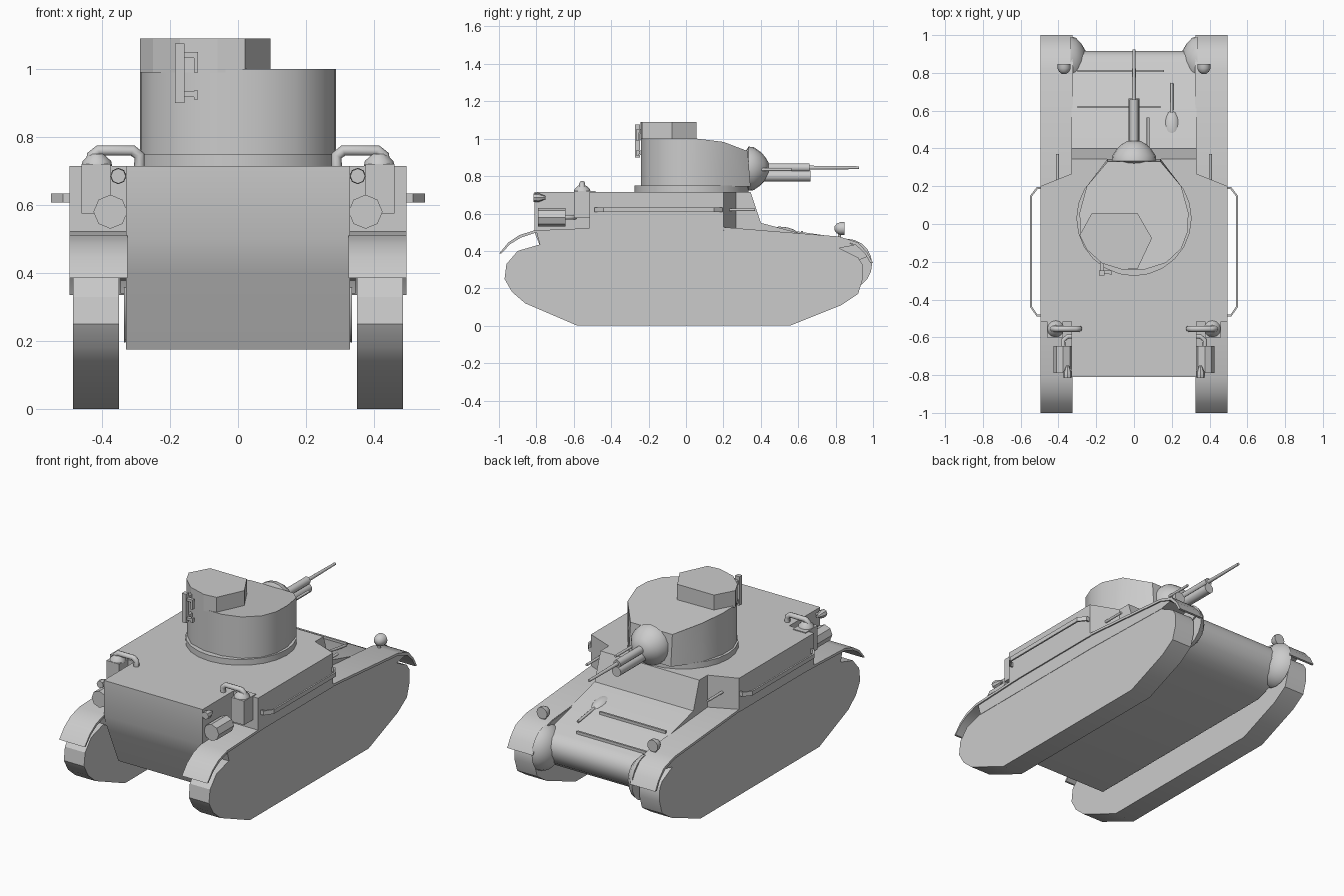
import bpy, bmesh, math
from mathutils import Vector

if "Cube" in bpy.data.objects:
    bpy.data.objects.remove(bpy.data.objects["Cube"])

paint = bpy.data.materials.new("plain_grey")
paint.diffuse_color = (0.6, 0.6, 0.6, 1)
paint.use_nodes = True
paint.node_tree.nodes["Principled BSDF"].inputs["Base Color"].default_value = paint.diffuse_color


def finish(name, bm, angle=32):
    bmesh.ops.recalc_face_normals(bm, faces=bm.faces)
    me = bpy.data.meshes.new(name)
    bm.to_mesh(me)
    bm.free()
    me.materials.append(paint)
    me.shade_smooth()
    me.set_sharp_from_angle(angle=math.radians(angle))
    ob = bpy.data.objects.new(name, me)
    bpy.context.collection.objects.link(ob)
    return ob


def prism(name, pts, a, b, axis="X", angle=32):
    """Extrude a closed outline: (y, z) along X or (x, y) along Z."""
    bm = bmesh.new()
    def at(p, t):
        return (t, p[0], p[1]) if axis == "X" else (p[0], p[1], t)
    lo = [bm.verts.new(at(p, a)) for p in pts]
    hi = [bm.verts.new(at(p, b)) for p in pts]
    bm.faces.new(lo)
    bm.faces.new(hi)
    n = len(pts)
    for i in range(n):
        j = (i + 1) % n
        bm.faces.new((lo[i], lo[j], hi[j], hi[i]))
    return finish(name, bm, angle)


def box(name, x, y, z):
    return prism(name, [(x[0], y[0]), (x[1], y[0]), (x[1], y[1]), (x[0], y[1])], z[0], z[1], "Z")


def lathe(name, start, end, rings, sides=16, angle=40):
    """Rings of (fraction along the axis, radius) from start to end, with caps."""
    bm = bmesh.new()
    s, e = Vector(start), Vector(end)
    q = (e - s).to_track_quat("Z", "Y")
    loops = []
    for t, r in rings:
        loops.append([bm.verts.new(s.lerp(e, t) + q @ Vector((
            r * math.cos(2 * math.pi * i / sides), r * math.sin(2 * math.pi * i / sides), 0)))
            for i in range(sides)])
    for l, m in zip(loops, loops[1:]):
        for i in range(sides):
            j = (i + 1) % sides
            bm.faces.new((l[i], l[j], m[j], m[i]))
    bm.faces.new(loops[0])
    bm.faces.new(loops[-1])
    return finish(name, bm, angle)


def rod(name, start, end, r, sides=10):
    return lathe(name, start, end, [(0, r), (1, r)], sides)


def ellipsoid(name, c, r, u=16, v=8):
    bm = bmesh.new()
    bmesh.ops.create_uvsphere(bm, u_segments=u, v_segments=v, radius=1)
    for p in bm.verts:
        p.co = Vector(c) + Vector([p.co[i] * r[i] for i in range(3)])
    return finish(name, bm, 60)


def tube(name, pts, r):
    cu = bpy.data.curves.new(name, "CURVE")
    cu.dimensions = "3D"
    cu.bevel_depth, cu.bevel_resolution, cu.use_fill_caps = r, 2, True
    sp = cu.splines.new("POLY")
    sp.points.add(len(pts) - 1)
    for p, c in zip(sp.points, pts):
        p.co = (*c, 1)
    cu.materials.append(paint)
    ob = bpy.data.objects.new(name, cu)
    bpy.context.collection.objects.link(ob)
    return ob


# hull: side outline with sloped tail, glacis and rounded nose
hull = [(-.81, .715), (-.81, .5), (-.77, .4), (-.67, .175), (.70, .175), (.81, .21), (.88, .26),
        (.915, .32), (.915, .37), (.89, .41), (.85, .43), (.40, .55), (.345, .715)]
prism("hull", hull, -.33, .33, angle=38)

# glacis ribs
for y, x1 in ((.81, .16), (.62, .14)):
    z = .55 - (y - .4) * .267
    box("glacis_rib", (-.30, x1), (y - .006, y + .006), (z - .02, z + .015))

# bow gun in its bulge
ellipsoid("bow_gun_bulge", (.2, .50, .475), (.055, .11, .055))
rod("bow_gun", (.2, .57, .50), (.2, .745, .475), .008)

# fender sheet outlines
top = [(-1.0, .385), (-.95, .445), (-.89, .485), (-.81, .51), (-.38, .527), (.2, .527),
       (.82, .477), (.92, .445), (.97, .39), (1.0, .335)]
under = [(.985, .335), (.957, .385), (.91, .43), (.82, .462), (.2, .512), (-.38, .512),
         (-.81, .495), (-.885, .47), (-.942, .435), (-.988, .385)]
skirt = [(-.78, .43), (.2, .43), (.82, .415), (.90, .43), (.82, .47), (.2, .52), (-.38, .52), (-.80, .502)]
lip = [(.3, .4), (.90, .34), (.97, .37), (.92, .44), (.82, .473), (.3, .515)]
track = [(-.58, 0), (-.86, .12), (-.93, .18), (-.97, .25), (-.96, .33), (-.90, .40), (-.78, .435),
         (.2, .435), (.82, .415), (.92, .365), (.943, .33), (.945, .25), (.92, .17), (.83, .11), (.555, 0)]

for s in (-1, 1):
    prism("track", track, s * .35, s * .485)
    prism("fender", top + under, s * .325, s * .495)
    prism("fender_skirt", skirt, s * .33, s * .487)
    prism("fender_inner_wall", lip, s * .322, s * .345)

    # sponson beside the fighting compartment
    prism("sponson", [(s * .32, -.49), (s * .495, -.49), (s * .495, .2), (s * .32, .27)], .51, .715, "Z")

    # final drive cover at the nose
    lathe("drive_cover", (s * .335, .86, .33), (s * .255, .86, .33),
          [(0, .135), (.35, .125), (.7, .095), (1, .055)], 20)

    # headlight
    rod("headlight_stem", (s * .37, .82, .46), (s * .37, .82, .5), .009)
    lathe("headlight", (s * .37, .795, .52), (s * .37, .848, .52),
          [(0, .012), (.2, .026), (.55, .035), (1, .035)], 14, 50)

    # side rail
    rail = [(.49, -.49), (.515, -.49), (.55, -.44), (.55, .15), (.515, .195), (.49, .195),
            (.49, .185), (.51, .185), (.54, .147), (.54, -.437), (.511, -.48), (.49, -.48)]
    prism("side_rail", [(s * x, y) for x, y in rail], .607, .633, "Z")

    # sponson gun
    rod("sponson_gun", (s * .405, .2, .62), (s * .405, .37, .62), .008)

    # air cleaner box with its intake pipe
    box("air_box", (s * .375, s * .46), (-.60, -.485), (.575, .72))
    box("air_box_bracket", (s * .33, s * .495), (-.515, -.485), (.52, .715))
    lathe("intake_cap", (s * .415, -.555, .715), (s * .415, -.555, .75), [(0, .045), (.4, .042), (1, .02)], 12)
    tube("intake_pipe", [(s * .43, -.555, .72), (s * .43, -.555, .745), (s * .41, -.555, .76),
                         (s * .31, -.555, .76), (s * .29, -.555, .745), (s * .29, -.555, .71)], .016)

    # muffler and tail light
    rod("muffler", (s * .375, -.79, .58), (s * .375, -.645, .58), .05, 8)
    tube("exhaust_pipe", [(s * .375, -.65, .58), (s * .375, -.615, .58), (s * .35, -.595, .58),
                          (s * .32, -.595, .58)], .012)
    lathe("tail_light", (s * .352, -.815, .685), (s * .352, -.75, .685), [(0, .022), (.4, .024), (1, .008)], 8)
    rod("tail_light_stem", (s * .352, -.775, .685), (s * .32, -.775, .685), .008)

# turret ring
rod("turret_ring", (0, .03, .71), (0, .03, .75), .305, 24)

# turret body: horseshoe plan whose front roof slopes down
half = [(.14, .345), (.25, .20), (.288, .06), (.285, -.04), (.25, -.13), (.17, -.205), (.06, -.24)]
plan = half + [(-x, y) for x, y in reversed(half)]
turret = prism("turret", plan, .745, 1.0, "Z", 28)
for v in turret.data.vertices:
    if v.co.z > .9:
        v.co.z -= max(0, v.co.y - .15) * .34
        if v.co.y > .3:
            v.co.y -= .015

# cupola at the rear left of the roof
prism("cupola", [(-.225, .055), (.02, .055), (.095, -.075), (.02, -.235), (-.06, -.242),
                 (-.17, -.208), (-.25, -.135), (-.288, -.06)], .99, 1.09, "Z", 20)

# gun mount bracket on the turret rear
box("mount_post", (-.185, -.157), (-.272, -.245), (.90, 1.075))
for z in (.925, 1.04):
    box("mount_arm", (-.16, -.117), (-.265, -.245), (z - .008, z + .008))
    box("mount_foot", (-.18, -.16), (-.25, -.19), (z - .012, z + .012))
box("mount_clip", (-.13, -.117), (-.268, -.25), (.99, 1.05))
box("mount_lug", (-.13, -.117), (-.268, -.25), (.91, .937))

# mantlet, main gun and coaxial gun
lathe("mantlet", (0, .32, .84), (0, .44, .84),
      [(0, .095), (.12, .118), (.35, .115), (.65, .09), (.85, .065), (1, .035)], 20, 50)
rod("gun_sleeve", (0, .40, .845), (0, .66, .845), .023, 12)
rod("recoil_cylinder", (0, .40, .80), (0, .665, .80), .03, 12)
lathe("gun_barrel", (0, .6, .845), (0, .925, .845), [(0, .012), (1, .008)], 10)
rod("coaxial_gun", (.075, .38, .835), (.075, .565, .835), .008)
